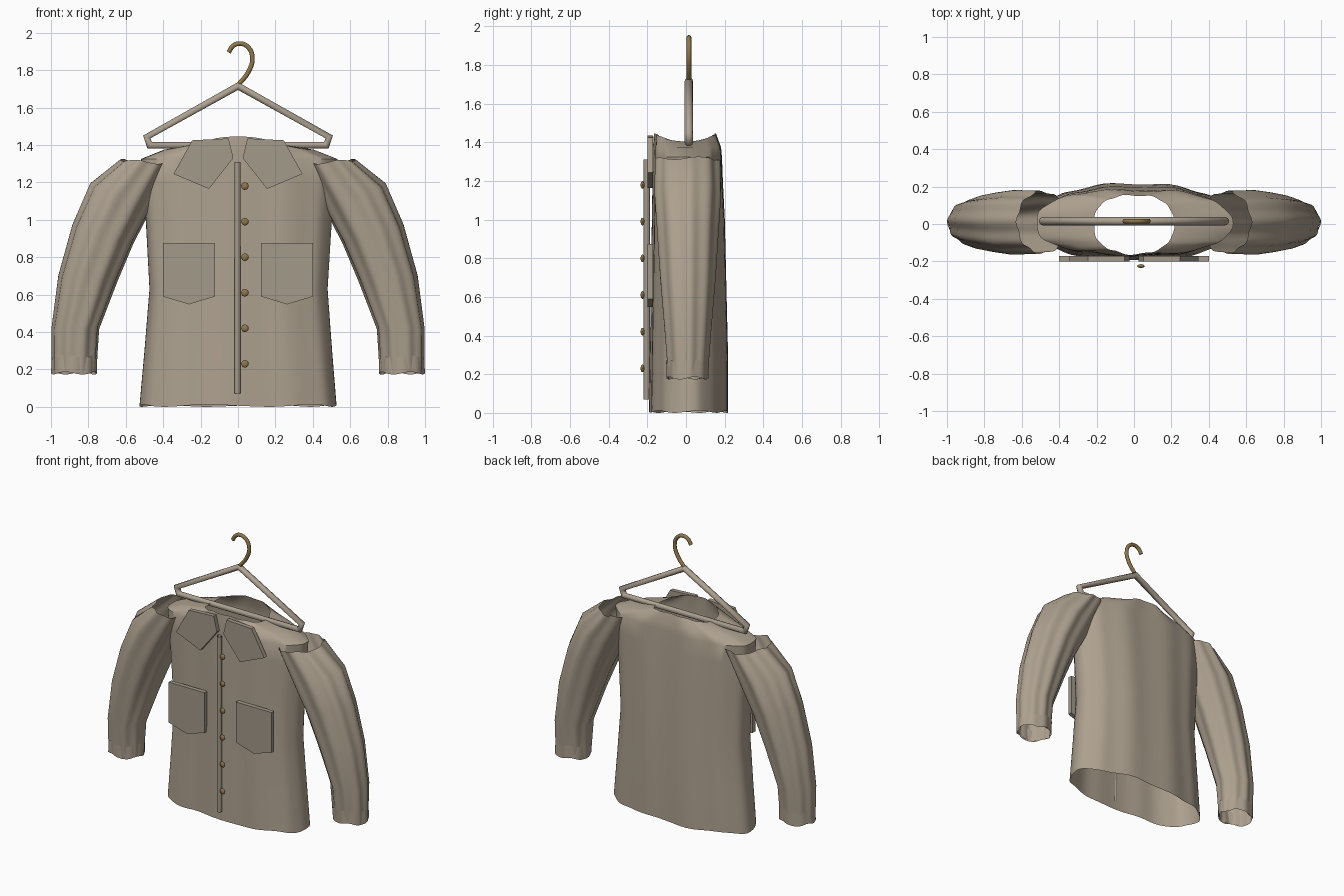
import bpy, bmesh, math
from math import sin, cos, pi

if "Cube" in bpy.data.objects:
    bpy.data.objects.remove(bpy.data.objects["Cube"])


def material(name, rgb):
    m = bpy.data.materials.new(name)
    m.diffuse_color = (*rgb, 1)
    m.use_nodes = True
    m.node_tree.nodes["Principled BSDF"].inputs["Base Color"].default_value = m.diffuse_color
    return m


CLOTH = material("khaki cloth", (0.42, 0.355, 0.275))
TRIM = material("khaki trim", (0.37, 0.32, 0.255))
BAR = material("hanger beige", (0.42, 0.36, 0.285))
BRASS = material("brass", (0.27, 0.185, 0.075))


def finish(bm, name, mat, smooth=True):
    me = bpy.data.meshes.new(name)
    bmesh.ops.recalc_face_normals(bm, faces=bm.faces)
    bm.to_mesh(me)
    bm.free()
    me.materials.append(mat)
    ob = bpy.data.objects.new(name, me)
    bpy.context.collection.objects.link(ob)
    if smooth:
        bpy.context.view_layer.objects.active = ob
        ob.select_set(True)
        bpy.ops.object.shade_smooth_by_angle(angle=math.radians(40))
        ob.select_set(False)
    return ob


def loft(name, rings, mat):
    """Open tube through a list of equal point rings."""
    bm = bmesh.new()
    vs = [[bm.verts.new(p) for p in r] for r in rings]
    n = len(vs[0])
    for a, b in zip(vs, vs[1:]):
        for i in range(n):
            j = (i + 1) % n
            bm.faces.new((a[i], a[j], b[j], b[i]))
    return finish(bm, name, mat)


def plate(name, pts, y0, y1, mat):
    """Flat patch: an xz outline extruded along y."""
    bm = bmesh.new()
    f = bm.faces.new([bm.verts.new((x, y0, z)) for x, z in pts])
    r = bmesh.ops.extrude_face_region(bm, geom=[f])
    for v in r["geom"]:
        if isinstance(v, bmesh.types.BMVert):
            v.co.y = y1
    return finish(bm, name, mat, False)


def tube(name, pts, radius, mat, kind="POLY", caps=True, cyclic=False):
    cu = bpy.data.curves.new(name, "CURVE")
    cu.dimensions = "3D"
    cu.bevel_depth = radius
    cu.bevel_resolution = 3
    cu.use_fill_caps = caps
    if kind == "POLY":
        sp = cu.splines.new("POLY")
        sp.points.add(len(pts) - 1)
        for p, c in zip(sp.points, pts):
            p.co = (*c, 1)
        sp.use_cyclic_u = cyclic
    else:
        sp = cu.splines.new("BEZIER")
        sp.bezier_points.add(len(pts) - 1)
        for p, c in zip(sp.bezier_points, pts):
            p.co = c
            p.handle_left_type = p.handle_right_type = "AUTO"
        sp.resolution_u = 6
    cu.materials.append(mat)
    ob = bpy.data.objects.new(name, cu)
    bpy.context.collection.objects.link(ob)
    return ob


def power(v, e):
    return math.copysign(abs(v) ** e, v)


# Jacket body: z, half width, front y, back y
N = 80
profile = [(0.0, .525, -.19, .215), (.3, .50, -.185, .215), (.63, .475, -.178, .208),
           (1.0, .497, -.172, .20), (1.2, .515, -.168, .19), (1.325, .525, -.165, .185),
           (1.375, .40, -.165, .18), (1.43, .215, -.16, .155)]
rings = []
for k, (z, w, yf, yb) in enumerate(profile):
    ring = []
    for i in range(N):
        a = 2 * pi * i / N
        fold = 1 + .03 * sin(11 * a + .5 + .4 * z) + .012 * sin(5 * a + 2 * z)
        x = w * power(cos(a), .85) * (1 + .012 * sin(7 * a + z))
        y = (yb if sin(a) > 0 else -yf) * power(sin(a), .85) * fold
        zz = z
        if k == 0:
            zz += .006 * (1 + sin(6 * a))
        if k == len(profile) - 1:
            zz += .015 - .04 * abs(cos(a)) ** 2
        ring.append((x, y, zz))
    rings.append(ring)
loft("jacket_body", rings, CLOTH)

# Sleeves and cuffs: outer xz, inner xz, half depth
sleeve = [(.625, 1.32, .355, 1.30, .165), (.785, 1.19, .47, 1.05, .168),
          (.88, .97, .56, .88, .155), (.955, .70, .645, .68, .14),
          (.993, .42, .745, .42, .118), (.993, .18, .76, .18, .10)]
cuff = [(.992, .27, .755, .27, .108), (.997, .18, .757, .18, .106)]


def sleeve_rings(rows, side, wave, lobes, phase):
    out = []
    for ox, oz, ix, iz, d in rows:
        ring = []
        for i in range(64):
            a = 2 * pi * i / 64
            f = 1 + wave * sin(lobes * a + phase + oz)
            t = cos(a) * f
            ring.append((side * ((ox + ix) / 2 + (ox - ix) / 2 * t), .008 + d * sin(a) * f,
                         (oz + iz) / 2 + (oz - iz) / 2 * t + .007 * sin(4 * a)))
        out.append(ring)
    return out


for side, tag in ((-1, "left"), (1, "right")):
    loft("sleeve_" + tag, sleeve_rings(sleeve, side, .04, 9, 0), CLOTH)
    loft("cuff_" + tag, sleeve_rings(cuff, side, .025, 8, 1), CLOTH)
    # Collar flap and chest pocket
    flap = [(.05, 1.435), (.245, 1.425), (.345, 1.245), (.155, 1.165), (.025, 1.33)]
    plate("collar_" + tag, [(side * x, z) for x, z in flap], -.20, -.17, TRIM)
    pocket = [(.123, .875), (.402, .875), (.402, .59), (.262, .548), (.123, .59)]
    plate("pocket_" + tag, [(side * x, z) for x, z in pocket], -.20, -.17, TRIM)

# Front placket
tube("placket", [(-.003, -.203, .07), (-.003, -.203, 1.31)], .017, TRIM, caps=False)

# Buttons
for k in range(6):
    bm = bmesh.new()
    bmesh.ops.create_uvsphere(bm, u_segments=16, v_segments=10, radius=.02)
    for v in bm.verts:
        v.co = (v.co.x + .037, v.co.y * .5 - .225, v.co.z + 1.18 - .19 * k)
    finish(bm, f"button_{k + 1}", BRASS)

# Hanger frame and hook
Y = .015
tube("hanger_frame", [(0, Y, 1.715), (.488, Y, 1.443), (.472, Y, 1.398),
                      (-.472, Y, 1.398), (-.488, Y, 1.443)], .022, BAR, cyclic=True)
tube("hanger_hook", [(0, Y, 1.72), (.055, Y, 1.79), (.077, Y, 1.866), (.052, Y, 1.925),
                     (.008, Y, 1.942), (-.028, Y, 1.928), (-.05, Y, 1.895)], .013, BRASS, "BEZIER")
